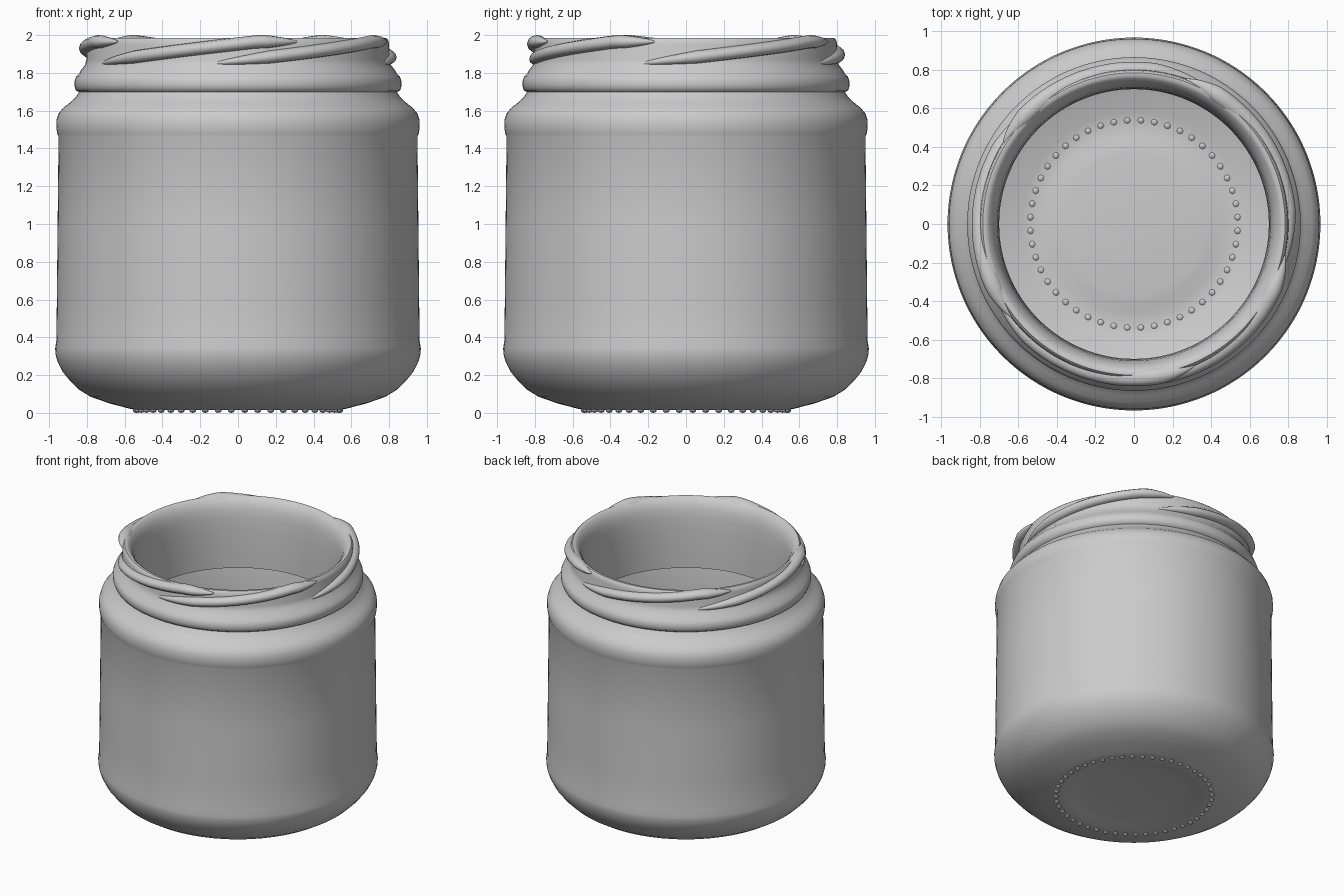
import bpy, math

if "Cube" in bpy.data.objects:
    bpy.data.objects.remove(bpy.data.objects["Cube"])

glass = bpy.data.materials.new("light_grey")
glass.diffuse_color = (0.6, 0.6, 0.6, 1)
glass.use_nodes = True
glass.node_tree.nodes["Principled BSDF"].inputs["Base Color"].default_value = glass.diffuse_color


def make(name, verts, faces):
    me = bpy.data.meshes.new(name)
    me.from_pydata(verts, [], faces)
    me.materials.append(glass)
    ob = bpy.data.objects.new(name, me)
    bpy.context.collection.objects.link(ob)
    bpy.ops.object.select_all(action='DESELECT')
    ob.select_set(True)
    bpy.context.view_layer.objects.active = ob
    bpy.ops.object.shade_smooth_by_angle(angle=math.radians(40))
    return ob


def lathe(name, profile, n=128):
    """Revolve (radius, height) points about z; a first radius of 0 becomes a pole."""
    verts, faces = [], []
    pole = profile[0][0] == 0
    if pole:
        verts.append((0, 0, profile[0][1]))
        profile = profile[1:]
    o = len(verts)
    for r, z in profile:
        for i in range(n):
            a = 2 * math.pi * i / n
            verts.append((r * math.cos(a), r * math.sin(a), z))
    for i in range(n):
        j = (i + 1) % n
        if pole:
            faces.append((0, o + j, o + i))
        for k in range(len(profile) - 1):
            p, q = o + k * n, o + (k + 1) * n
            faces.append((p + i, p + j, q + j, q + i))
    return make(name, verts, faces)


# Jar body: base, wall, shoulder, collar bead, rim and inner neck
lathe("jar_body", [
    (0, .035), (.36, .035), (.42, .028), (.47, .018), (.54, .015), (.58, .024),
    (.68, .05), (.78, .085), (.84, .122), (.89, .17), (.93, .22), (.955, .27),
    (.966, .31), (.968, .34), (.962, .38), (.959, .6), (.955, 1.0), (.950, 1.46),
    (.957, 1.48), (.962, 1.51), (.961, 1.55), (.95, 1.585), (.925, 1.615),
    (.89, 1.642), (.86, 1.67), (.842, 1.698), (.858, 1.708), (.866, 1.73),
    (.866, 1.755), (.857, 1.78), (.84, 1.797), (.828, 1.82), (.81, 1.84),
    (.803, 1.87), (.80, 1.95), (.795, 1.975), (.785, 1.985), (.768, 1.985),
    (.755, 1.975), (.735, 1.95), (.72, 1.91), (.71, 1.85), (.704, 1.75),
    (.70, 1.6), (.70, 1.47)])


# Screw threads: tapered ridges climbing round the neck
def thread(name, start, span=88, steps=48, sides=12):
    verts, faces = [], []
    for s in range(steps + 1):
        t = s / steps
        a = math.radians(start + span * t)
        taper = max(.03, min(1, t / .25, (1 - t) / .14)) ** .6
        zc = 1.848 + .117 * min(1, t / .82)
        for k in range(sides):
            b = 2 * math.pi * k / sides
            r = .798 + .044 * taper * math.cos(b)
            verts.append((r * math.cos(a), r * math.sin(a),
                          zc + .035 * taper * math.sin(b)))
    for s in range(steps):
        for k in range(sides):
            m = (k + 1) % sides
            p, q = s * sides, (s + 1) * sides
            faces.append((p + k, q + k, q + m, p + m))
    faces.append(tuple(range(sides)))
    faces.append(tuple(steps * sides + k for k in reversed(range(sides))))
    make(name, verts, faces)


for i, start in enumerate((205, 260, 342, 60, 129)):
    thread(f"screw_thread_{i + 1}", start)

# Ring of small grip beads under the base
verts, faces = [], []
BEADS, SEG, RINGS, R = 48, 8, 5, .018
for b in range(BEADS):
    a = 2 * math.pi * (b + .5) / BEADS
    cx, cy, o = .54 * math.cos(a), .54 * math.sin(a), len(verts)
    verts.append((cx, cy, 0))
    for k in range(1, RINGS):
        u = math.pi * k / RINGS
        for s in range(SEG):
            v = 2 * math.pi * s / SEG
            verts.append((cx + R * math.sin(u) * math.cos(v),
                          cy + R * math.sin(u) * math.sin(v), .012 - .012 * math.cos(u)))
    verts.append((cx, cy, .024))
    top = len(verts) - 1
    for s in range(SEG):
        m = (s + 1) % SEG
        faces.append((o, o + 1 + m, o + 1 + s))
        for k in range(RINGS - 2):
            p = o + 1 + k * SEG
            faces.append((p + s, p + m, p + SEG + m, p + SEG + s))
        faces.append((top - SEG + s, top - SEG + m, top))
make("base_beads", verts, faces)
